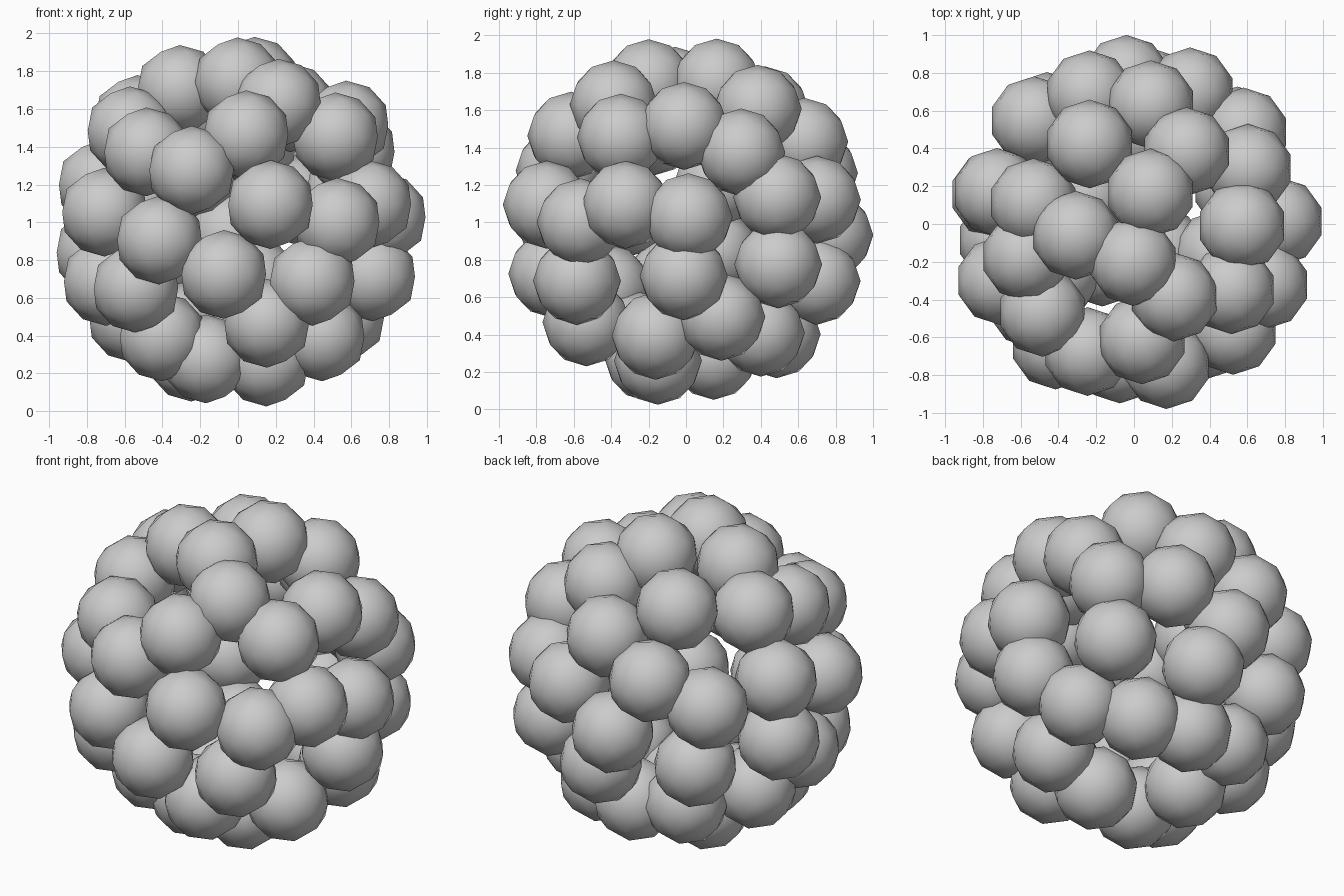
import bpy
import math
from mathutils import Vector

SHELL_RADIUS = 0.77
BALL_RADIUS = 0.235
CENTRE = Vector((0, 0, 1))

# Ball directions on the shell, as (longitude, latitude) in degrees
BANDS = {
    "crown_ball": [(-61, 55), (-91, 75), (-169, 66), (62, 76), (119, 51), (54, 52)],
    "upper_ball": [(-86, 37), (-110, 21), (-136, 29), (-34, 36), (-163, 39), (-1, 42),
                   (26, 29), (168, 45), (82, 34), (109, 20)],
    "middle_ball": [(-77, 7), (-123, -7), (-47, 0), (-157, 4), (-25, 7), (1, 2), (40, 10),
                    (93, -5), (67, 9), (134, 9), (167, 15), (168, -12)],
    "lower_ball": [(-96, -21), (-56, -24), (-142, -27), (-1, -22), (42, -17), (129, -18),
                   (-173, -24), (83, -24)],
    "base_ball": [(-74, -44), (-148, -52), (-20, -52), (19, -41), (54, -50), (90, -51),
                  (125, -46), (166, -41), (-130, -70), (-45, -74), (149, -68)],
}


def make_material(name, colour):
    material = bpy.data.materials.new(name)
    material.use_nodes = True
    material.diffuse_color = colour
    material.node_tree.nodes["Principled BSDF"].inputs["Base Color"].default_value = colour
    return material


def shell_point(longitude, latitude):
    lon, lat = math.radians(longitude), math.radians(latitude)
    direction = Vector((math.cos(lat) * math.cos(lon),
                        math.cos(lat) * math.sin(lon),
                        math.sin(lat)))
    return CENTRE + SHELL_RADIUS * direction


default_cube = bpy.data.objects.get("Cube")
if default_cube:
    bpy.data.objects.remove(default_cube, do_unlink=True)

# One smooth low-poly ball mesh, shared by every ball
bpy.ops.mesh.primitive_ico_sphere_add(subdivisions=2, radius=BALL_RADIUS)
template = bpy.context.object
bpy.ops.object.shade_smooth()
ball_mesh = template.data
ball_mesh.name = "ball"
ball_mesh.materials.append(make_material("light grey", (0.6, 0.6, 0.6, 1)))
bpy.data.objects.remove(template, do_unlink=True)

# Hollow cluster of overlapping balls
for band, directions in BANDS.items():
    for number, (longitude, latitude) in enumerate(directions, start=1):
        ball = bpy.data.objects.new(f"{band}_{number}", ball_mesh)
        ball.location = shell_point(longitude, latitude)
        bpy.context.collection.objects.link(ball)
